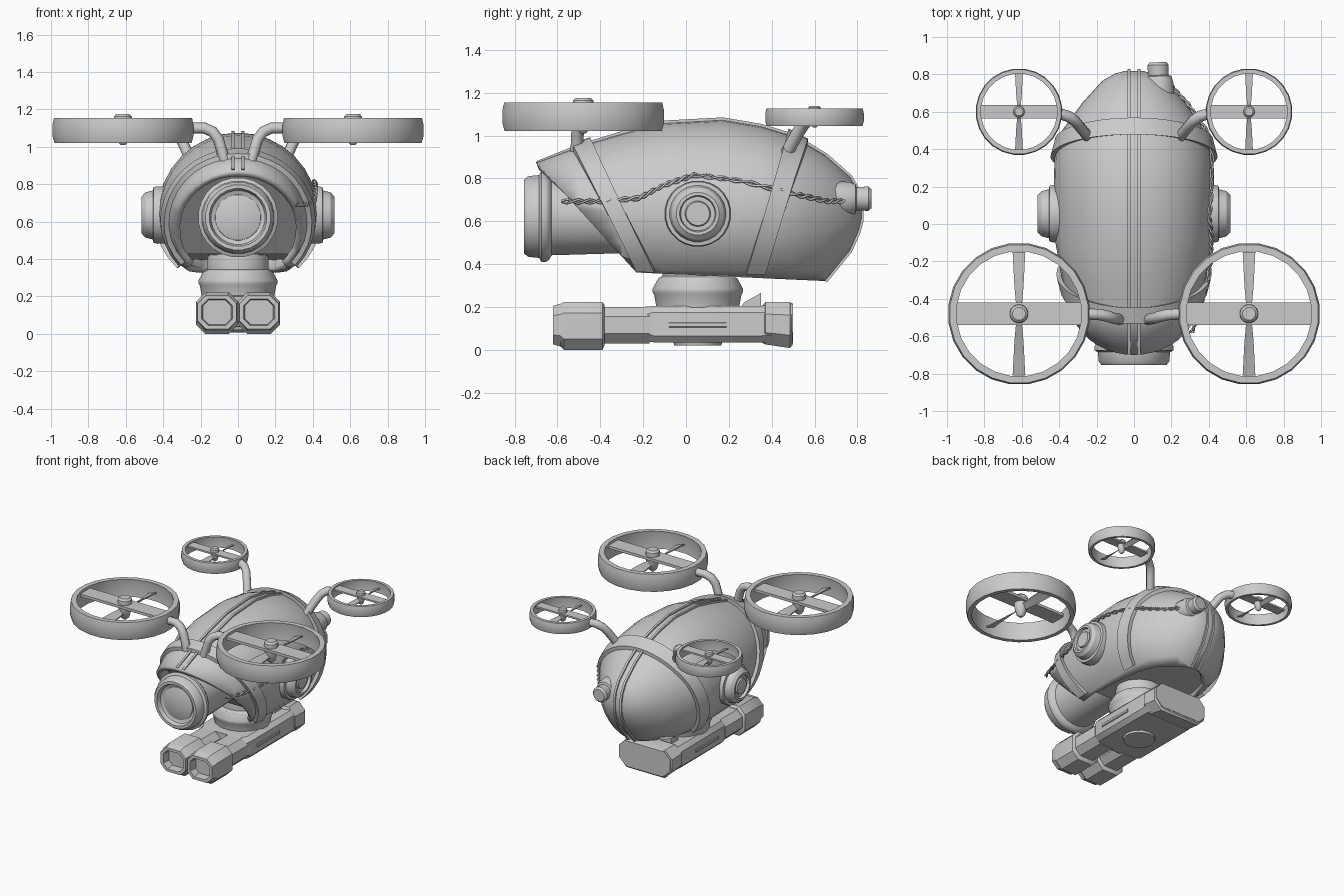
import bpy, bmesh
from math import sin, cos, pi, asin, radians
from mathutils import Vector as V

if "Cube" in bpy.data.objects:
    bpy.data.objects.remove(bpy.data.objects["Cube"])


def loft(name, rings, cap=True, cyclic=False, edit=None):
    """Skin a list of closed rings of points."""
    bm = bmesh.new()
    vs = [[bm.verts.new(p) for p in r] for r in rings]
    n = len(vs[0])
    pairs = list(zip(vs, vs[1:])) + ([(vs[-1], vs[0])] if cyclic else [])
    for a, b in pairs:
        for i in range(n):
            j = (i + 1) % n
            bm.faces.new((a[i], a[j], b[j], b[i]))
    if cap and not cyclic:
        bm.faces.new(vs[0])
        bm.faces.new(vs[-1])
    bmesh.ops.recalc_face_normals(bm, faces=bm.faces)
    if edit:
        edit(bm)
    me = bpy.data.meshes.new(name)
    bm.to_mesh(me)
    bm.free()
    ob = bpy.data.objects.new(name, me)
    bpy.context.collection.objects.link(ob)
    return ob


def lathe(name, prof, centre, axis, n=24, cyclic=False):
    """prof is a list of (distance along axis, radius)."""
    c, ax = V(centre), V(axis).normalized()
    u = ax.orthogonal().normalized()
    w = ax.cross(u)
    rings = [[c + ax * t + (u * cos(2 * pi * (i + .5) / n) + w * sin(2 * pi * (i + .5) / n)) * r
              for i in range(n)] for t, r in prof]
    return loft(name, rings, cyclic=cyclic)


def octo(name, cx, stations):
    """Chamfered box along y; station = (y, half width, z low, z high, chamfer)."""
    rings = []
    for y, w, lo, hi, c in stations:
        xz = [(-w + c, lo), (w - c, lo), (w, lo + c), (w, hi - c),
              (w - c, hi), (-w + c, hi), (-w, hi - c), (-w, lo + c)]
        rings.append([(cx + x, y, z) for x, z in xz])
    return loft(name, rings)


def tube(name, pts, r):
    cu = bpy.data.curves.new(name, 'CURVE')
    cu.dimensions = '3D'
    cu.bevel_depth, cu.bevel_resolution, cu.use_fill_caps = r, 2 if r > .01 else 0, True
    sp = cu.splines.new('POLY')
    sp.points.add(len(pts) - 1)
    for p, q in zip(sp.points, pts):
        p.co = (*q, 1)
    ob = bpy.data.objects.new(name, cu)
    bpy.context.collection.objects.link(ob)


# body stations: y, half width, top z, bottom z
ZC = .64
SEC = [(-.74, .24, .86, .42), (-.5, .33, .95, .33), (-.3, .385, 1.01, .28), (-.1, .42, 1.06, .255),
       (.17, .43, 1.075, .25), (.35, .425, 1.045, .25), (.5, .385, 1.0, .26), (.65, .275, .91, .32),
       (.765, .17, .81, .46), (.805, .10, .74, .55), (.818, .05, .68, .6)]


def section(y):
    y = min(max(y, SEC[0][0]), SEC[-1][0])
    for a, b in zip(SEC, SEC[1:]):
        if y <= b[0]:
            t = (y - a[0]) / (b[0] - a[0])
            return [p + (q - p) * t for p, q in zip(a, b)]
    return SEC[-1]


def surf(y, a, off=0.0):
    _, rx, zt, zb = section(y)
    rz = (zt - ZC if sin(a) > 0 else ZC - zb) + off
    return V(((rx + off) * cos(a), y, ZC + rz * sin(a)))


def cutter(front, up, fill):
    def edit(bm):
        for co, no in (((0, -.70 + front * .74, .875 + front * .674), (0, -.74, -.674)),
                       ((0, 0, .35 + up), (0, -.045, -1))):
            bmesh.ops.bisect_plane(bm, geom=bm.verts[:] + bm.edges[:] + bm.faces[:],
                                   plane_co=co, plane_no=no, clear_outer=True)
            if fill:
                bmesh.ops.holes_fill(bm, edges=[e for e in bm.edges if e.is_boundary], sides=0)
        bmesh.ops.recalc_face_normals(bm, faces=bm.faces) if fill else None
    return edit


def egg(name, off, edit):
    return loft(name, [[surf(s[0], 2 * pi * i / 32, off) for i in range(32)] for s in SEC], edit=edit)


# hull shell with slanted open hood, and recessed inner hull
shell = egg("hull_shell", 0, cutter(0, 0, False))
m = shell.modifiers.new("thickness", 'SOLIDIFY')
m.thickness, m.offset = .035, -1
egg("inner_hull", -.034, cutter(.09, .07, True))

# twin rails along the spine
path = [(-.69, .875)] + [(s[0], s[2]) for s in SEC[1:]] + [(s[0], s[3]) for s in SEC[:-5:-1]]
for s in (-1, 1):
    rings = []
    for y, z in path:
        p, d = V((0, y, z)), V((0, y * .6, z - ZC)).normalized()
        rings.append([p + d * h + V((s * .027 + x, 0, 0))
                      for x, h in ((-.008, -.02), (.008, -.02), (.008, .01), (-.008, .01))])
    loft("spine_rail", rings)

# slanted straps around the hull
for name, y0, z0, k, w in (("front_strap", -.2, .4, -.525, .085), ("rear_strap", .33, .38, .32, .09)):
    rings = []
    for i in range(29):
        a = radians(-44 + 268 * i / 28)
        y = y0
        for _ in range(12):
            y = y0 + (surf(y, a).z - z0) * k
        rings.append([surf(y + dy, a, o) for dy, o in
                      ((-w / 2, -.01), (w / 2, -.01), (w / 2, .026), (-w / 2, .026))])
    loft(name, rings)

# camera eye at the nose
lathe("eye_barrel", [(.2, .17), (.645, .183)], (0, 0, .622), (0, -1, 0))
lathe("eye_rim", [(.62, .17), (.64, .205), (.655, .214), (.675, .214), (.685, .195), (.735, .19),
                  (.755, .175), (.755, .155), (.725, .145), (.715, .125)], (0, 0, .622), (0, -1, 0))
lathe("eye_lens", [(.70, .125), (.722, .122), (.735, .08), (.74, .02)], (0, 0, .622), (0, -1, 0))

# side pods
for s in (-1, 1):
    lathe("side_pod", [(.36, .15), (.43, .155), (.452, .15), (.455, .132), (.495, .122), (.515, .10),
                       (.515, .085), (.495, .08), (.495, .06), (.508, .055)], (0, .055, .635), (s, 0, 0))

# tail plug and twisted cable on the right side
lathe("tail_plug", [(-.12, .085), (-.03, .08), (0, .07), (.005, .055), (.06, .058), (.075, .045)],
      (.13, .79, .705), (-.03, 1, 0), 16)
route = [(-.58, .69), (-.4, .69), (-.22, .705), (-.1, .765), (.04, .81), (.25, .785),
         (.52, .72), (.66, .69), (.76, .69)]
for ph in (0, pi):
    pts = []
    for i in range(121):
        t = i / 120 * (len(route) - 1)
        j = min(int(t), len(route) - 2)
        f = t - j
        y, z = (route[j][q] + (route[j + 1][q] - route[j][q]) * f for q in (0, 1))
        th = i * .7 + ph
        a = asin((z - ZC) / (section(y)[2] - ZC))
        pts.append(surf(y, a, .014 + .008 * cos(th)) + V((0, 0, .008 * sin(th))))
    tube("cable", pts + [V((.16, .83, .70))], .006)


# ducted rotors and their arms
def rotor(tag, cx, cy, cz, k):
    c = V((cx, cy, cz))
    lathe(tag + "_duct", [(h * k, r * k) for h, r in
                          ((-.067, .37), (-.03, .38), (.03, .38), (.067, .372),
                           (.067, .335), (0, .345), (-.067, .34))], c, (0, 0, 1), 24, cyclic=True)
    octo_bar = [[c + V((x * k, y * k, z * k)) for y, z in ((-.06, .025), (.06, .025), (.06, .045), (-.06, .045))]
                for x in (-.35, .35)]
    loft(tag + "_crossbar", octo_bar)
    lathe(tag + "_hub", [(h * k, r * k) for h, r in
                         ((-.078, .012), (-.06, .03), (-.01, .045), (.06, .05), (.075, .048),
                          (.088, .035))], c, (0, 0, 1), 16)
    for s in (-1, 1):
        rings = []
        for r, w, a in ((.02, .02, 50), (.15, .03, 35), (.33, .036, 20)):
            u, n = V((cos(radians(a)), 0, s * sin(radians(a)))), V((0, 0, .005))
            q = c + V((0, s * r, -.01)) * k
            rings.append([q + (u * w * e + n * f) * k for e, f in ((-1, -1), (1, -1), (1, 1), (-1, 1))])
        loft(tag + "_blade", rings)


for s in (-1, 1):
    rotor("front_rotor", s * .615, -.48, 1.0875, 1)
    rotor("rear_rotor", s * .615, .6, 1.085, .61)
    tube("front_arm", [(s * x, y, z) for x, y, z in
                       ((.26, -.48, 1.1), (.18, -.485, 1.1), (.135, -.495, 1.08),
                        (.105, -.505, 1.04), (.07, -.51, .92))], .03)
    tube("rear_arm", [(s * x, y, z) for x, y, z in
                      ((.40, .59, 1.085), (.35, .575, 1.08), (.315, .55, 1.055),
                       (.29, .52, 1.01), (.24, .46, .9))], .03)

# turret neck under the belly
lathe("turret_neck", [(.46, .15), (.40, .165), (.345, .165), (.335, .185), (.285, .213), (.27, .213),
                      (.255, .205), (.2, .195), (.15, .19)], (0, .055, 0), (0, 0, 1))
lathe("turret_base_disc", [(.02, .09), (.02, .11), (.06, .12)], (0, .055, 0), (0, 0, 1), 12)

# twin cannon housing, rear block and barrels
octo("cannon_housing", 0, [(-.2, .19, .04, .20, .04), (-.15, .215, .035, .205, .03),
                           (.35, .215, .035, .205, .03), (.5, .215, .03, .215, .05)])
octo("rear_block", 0, [(.35, .17, .035, .2, .04), (.37, .222, .025, .222, .055), (.485, .222, .008, .222, .06),
                       (.497, .21, .02, .215, .06), (.497, .15, .06, .18, .05), (.48, .14, .065, .175, .045)])
loft("rear_fin", [[(x, y, z) for y, z in ((.25, .19), (.27, .22), (.35, .265), (.35, .19))] for x in (-.12, .12)])
for s in (-1, 1):
    octo("side_slot", s * .21, [(-.08, .012, .105, .128, .004), (.19, .012, .105, .128, .004)])
    octo("barrel_sleeve", s * .108, [(-.4, .1, .03, .2, .045), (-.17, .1, .03, .2, .045)])
    octo("barrel", s * .112, [(-.38, .1, .02, .21, .045), (-.39, .113, .0, .222, .05), (-.57, .113, .0, .222, .05),
                              (-.585, .108, .015, .215, .05), (-.62, .104, .025, .205, .045),
                              (-.62, .082, .045, .185, .035), (-.56, .075, .05, .18, .03)])

# smooth shading with sharp edges kept
bpy.ops.object.select_all(action='DESELECT')
for ob in bpy.context.scene.objects:
    if ob.type == 'MESH':
        ob.select_set(True)
        bpy.context.view_layer.objects.active = ob
bpy.ops.object.shade_smooth_by_angle(angle=radians(32))
